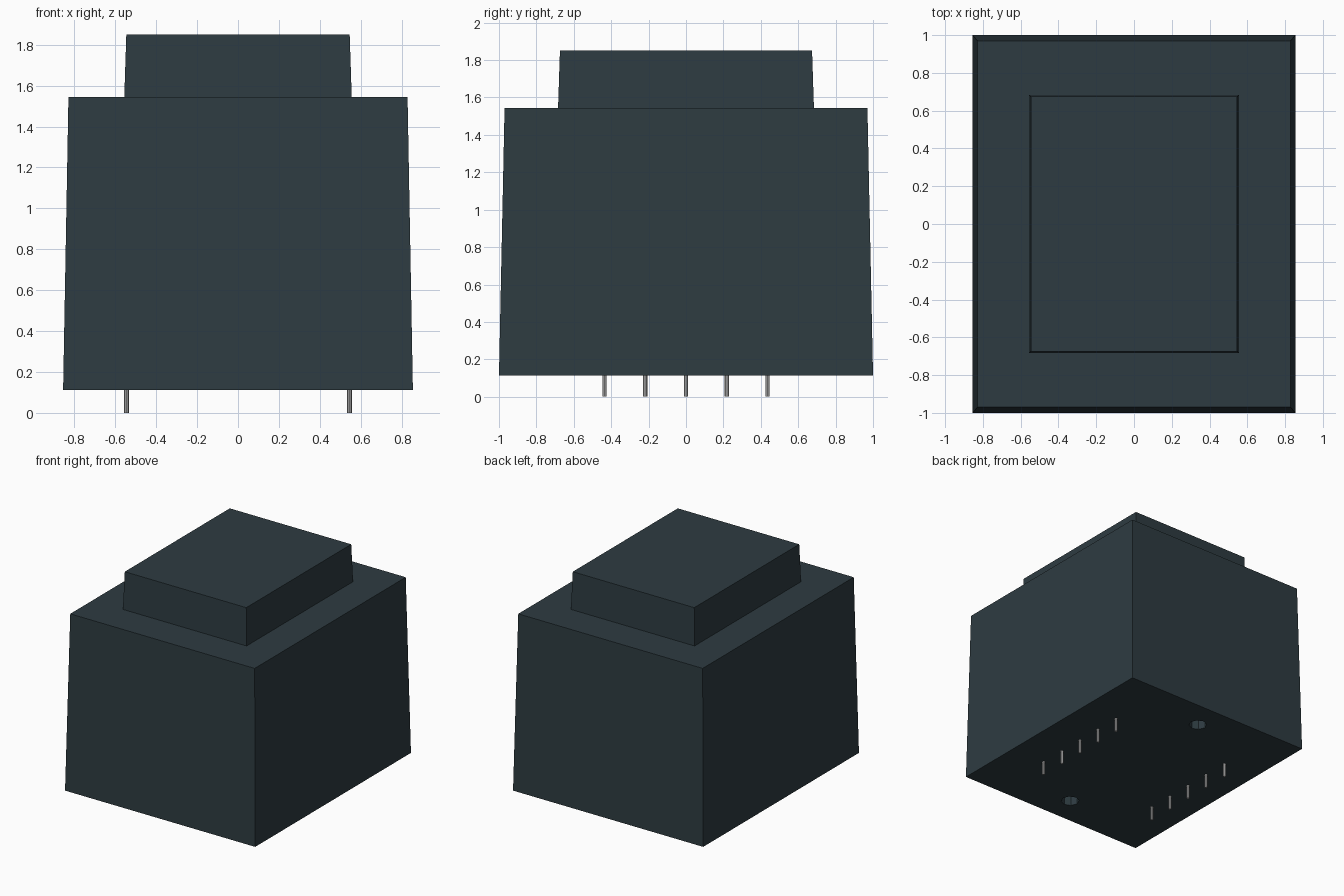
import bpy
import bmesh
from mathutils import Matrix

cube = bpy.data.objects.get("Cube")
if cube:
    bpy.data.objects.remove(cube, do_unlink=True)


def make_material(name, rgb, metallic=0.0):
    mat = bpy.data.materials.new(name)
    mat.use_nodes = True
    mat.diffuse_color = (*rgb, 1)
    bsdf = mat.node_tree.nodes["Principled BSDF"]
    bsdf.inputs["Base Color"].default_value = (*rgb, 1)
    bsdf.inputs["Roughness"].default_value = 0.6
    return mat


def make_object(name, bm, mat):
    bmesh.ops.recalc_face_normals(bm, faces=bm.faces)
    mesh = bpy.data.meshes.new(name)
    bm.to_mesh(mesh)
    bm.free()
    mesh.materials.append(mat)
    obj = bpy.data.objects.new(name, mesh)
    bpy.context.collection.objects.link(obj)
    return obj


def add_rod(bm, x, y, z0, z1, radius, sides=8):
    bmesh.ops.create_cone(bm, cap_ends=True, segments=sides, radius1=radius,
                          radius2=radius, depth=z1 - z0,
                          matrix=Matrix.Translation((x, y, (z0 + z1) / 2)))


casing = make_material("dark slate plastic", (0.027, 0.044, 0.053))
metal = make_material("pale grey metal", (0.52, 0.52, 0.52))

BASE, SHOULDER, TOP = 0.113, 1.545, 1.85

# Housing: tapered block with a smaller tapered step on top (half x, half y, z)
rings = [(0.855, 1.0, BASE), (0.829, 0.97, SHOULDER),
         (0.556, 0.684, SHOULDER), (0.546, 0.674, TOP)]
bm = bmesh.new()
loops = [[bm.verts.new((sx * hx, sy * hy, z))
          for sx, sy in ((-1, -1), (1, -1), (1, 1), (-1, 1))]
         for hx, hy, z in rings]
for low, high in zip(loops, loops[1:]):
    for i in range(4):
        j = (i + 1) % 4
        bm.faces.new((low[i], low[j], high[j], high[i]))
bm.faces.new(loops[0][::-1])
bm.faces.new(loops[-1])
housing = make_object("housing", bm, casing)

# Two blind locating holes in the underside
bm = bmesh.new()
for y in (-0.767, 0.767):
    add_rod(bm, 0, y, BASE - 0.1, BASE + 0.2, 0.07)
cutter = make_object("hole_cutter", bm, casing)
cutter.hide_render = True
cut = housing.modifiers.new("locating_holes", "BOOLEAN")
cut.operation = "DIFFERENCE"
cut.solver = "EXACT"
cut.object = cutter
bpy.context.view_layer.objects.active = housing
bpy.ops.object.modifier_apply(modifier=cut.name)
bpy.data.objects.remove(cutter, do_unlink=True)

# Two rows of five contact pins
for side, x in (("right", -0.545), ("left", 0.545)):
    bm = bmesh.new()
    for k in range(-2, 3):
        add_rod(bm, x, k * 0.218, 0, BASE + 0.01, 0.0115)
    make_object(f"{side}_pin_row", bm, metal)
